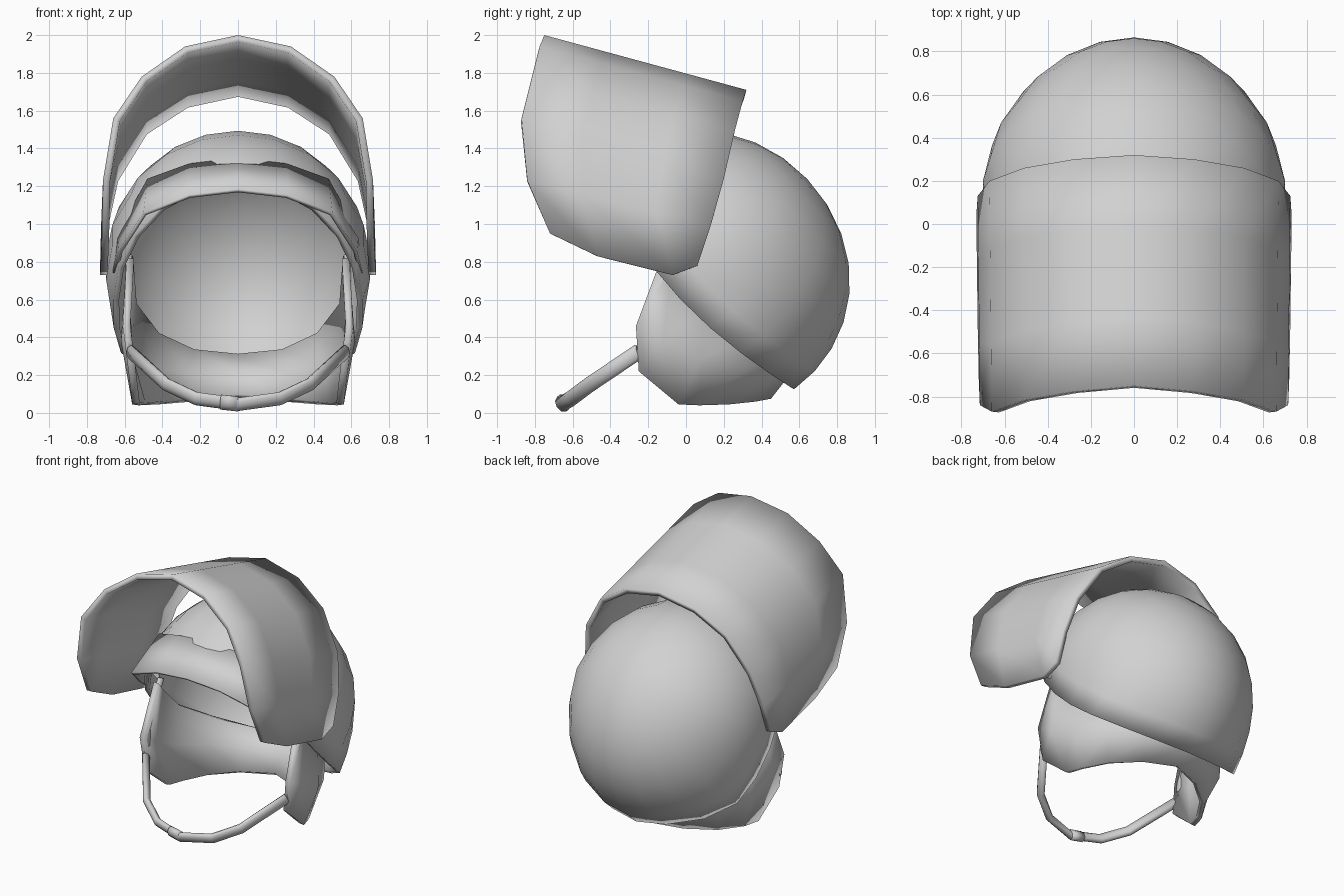
import bpy, bmesh, math
from mathutils import Vector

old = bpy.data.objects.get("Cube")
if old:
    bpy.data.objects.remove(old, do_unlink=True)

grey = bpy.data.materials.new("light_grey")
grey.use_nodes = True
colour = (0.64, 0.64, 0.64, 1)
grey.diffuse_color = colour
grey.node_tree.nodes["Principled BSDF"].inputs["Base Color"].default_value = colour

HEAD = Vector((0, 0.18, 0.8))          # middle of the dome


def finish(name, bm, thickness=0.0):
    """Turn faces outward, thicken inward, smooth over the rims."""
    bmesh.ops.remove_doubles(bm, verts=bm.verts, dist=0.0005)
    bmesh.ops.recalc_face_normals(bm, faces=bm.faces)
    if thickness:
        out = sum((f.normal.dot(f.calc_center_median() - HEAD) for f in bm.faces))
        if out < 0:
            bmesh.ops.reverse_faces(bm, faces=bm.faces)
    mesh = bpy.data.meshes.new(name)
    bm.to_mesh(mesh)
    bm.free()
    mesh.materials.append(grey)
    ob = bpy.data.objects.new(name, mesh)
    bpy.context.collection.objects.link(ob)
    bpy.ops.object.select_all(action="DESELECT")
    ob.select_set(True)
    bpy.context.view_layer.objects.active = ob
    if thickness:
        mod = ob.modifiers.new("thickness", "SOLIDIFY")
        mod.thickness = thickness
        mod.offset = -1
        mod.use_even_offset = False
        bpy.ops.object.modifier_apply(modifier=mod.name)
    bpy.ops.object.shade_smooth_by_angle(angle=math.radians(110))
    return ob


def mirrored(columns):
    """Columns run from the middle to the left side; add the right side."""
    right = [[(-x, y, z) for x, y, z in col] for col in columns[:0:-1]]
    return right + columns


def skin(name, columns, thickness):
    """Sheet through columns of points."""
    bm = bmesh.new()
    grid = [[bm.verts.new(p) for p in col] for col in columns]
    for a, b in zip(grid, grid[1:]):
        for i in range(len(a) - 1):
            bm.faces.new((a[i], a[i + 1], b[i + 1], b[i]))
    return finish(name, bm, thickness)


def tube(name, path, wide, thin, sides=8):
    """Oval tube along a path; its wide side stays upright."""
    bm = bmesh.new()
    pts = [Vector(p) for p in path]
    rings = []
    for i, p in enumerate(pts):
        along = (pts[min(i + 1, len(pts) - 1)] - pts[max(i - 1, 0)]).normalized()
        a = along.cross(Vector((0, -0.85, -0.52))).normalized()
        b = along.cross(a).normalized()
        angles = [math.tau * k / sides for k in range(sides)]
        rings.append([bm.verts.new(p + a * math.cos(t) * wide + b * math.sin(t) * thin)
                      for t in angles])
    for r, s in zip(rings, rings[1:]):
        for k in range(sides):
            bm.faces.new((r[k], r[k - 1], s[k - 1], s[k]))
    bm.faces.new(rings[0])
    bm.faces.new(rings[-1])
    return finish(name, bm)


# Dome: tilted flattened ball, narrower at the back, cut lower at the sides,
# with the rim spread out behind the ears
pole = Vector((0, 0.73, 0.69)).normalized()
slope = Vector((0, 0.69, -0.73)).normalized()
side = Vector((1, 0, 0))
SEGMENTS, RINGS = 20, 8
columns = []
for s in range(SEGMENTS + 1):
    turn = math.tau * s / SEGMENTS
    cut = -0.18 - 0.11 * math.sin(turn) ** 2
    limit = math.acos(cut / 0.64)
    rear = max(0, math.cos(turn))
    spread = 0.2 * math.sin(2 * turn) ** 2 if rear > 0 else 0
    col = []
    for r in range(RINGS + 1):
        t = r / RINGS
        tilt = limit * t
        flare = 1 + 0.07 * t ** 5
        width = 0.69 * (1 - 0.09 * rear + spread * t ** 5) * flare
        col.append(HEAD + pole * 0.637 * math.cos(tilt)
                   + slope * 0.74 * flare * math.sin(tilt) * math.cos(turn)
                   + side * width * math.sin(tilt) * math.sin(turn))
    columns.append(col)
skin("dome_shell", columns, 0.03)

# Peak over the forehead, tapering down the temples
skin("brow_peak", mirrored([
    [(0, -0.335, 1.35), (0, -0.60, 1.185)],
    [(0.26, -0.315, 1.32), (0.26, -0.58, 1.155)],
    [(0.48, -0.225, 1.24), (0.50, -0.52, 1.06)],
    [(0.64, -0.06, 0.95), (0.63, -0.25, 0.86)],
    [(0.67, 0.02, 0.78), (0.66, -0.08, 0.74)],
]), 0.02)

# Neck and ear guard below the dome
skin("neck_guard", mirrored([
    [(0, 0.62, 0.29), (0, 0.54, 0.19), (0, 0.45, 0.075)],
    [(0.25, 0.55, 0.32), (0.28, 0.46, 0.19), (0.24, 0.37, 0.06)],
    [(0.45, 0.36, 0.42), (0.48, 0.31, 0.23), (0.42, 0.23, 0.045)],
    [(0.575, 0.10, 0.58), (0.595, 0.08, 0.29), (0.525, 0.07, 0.04)],
    [(0.59, -0.08, 0.76), (0.62, -0.12, 0.38), (0.56, -0.04, 0.045)],
    [(0.59, -0.13, 0.82), (0.61, -0.265, 0.46), (0.58, -0.25, 0.22)],
]), 0.04)


# Raised face shield: each column runs from front edge to back edge
def shield_column(front, back):
    f, b = Vector(front), Vector(back)
    return [tuple(f.lerp(b, t)) for t in (0, 0.3, 0.7, 1)]


skin("face_shield", mirrored([
    shield_column((0, -0.75, 2.0), (0, 0.32, 1.71)),
    shield_column((0.28, -0.775, 1.94), (0.28, 0.30, 1.65)),
    shield_column((0.51, -0.815, 1.78), (0.51, 0.26, 1.50)),
    shield_column((0.66, -0.87, 1.56), (0.67, 0.20, 1.24)),
    shield_column((0.715, -0.84, 1.23), (0.725, 0.13, 0.99)),
    [(0.72, -0.72, 0.95), (0.725, -0.47, 0.83), (0.73, -0.07, 0.73), (0.73, 0.06, 0.78)],
]), 0.038)

# Chin strap and the straps running up inside the ear guards
half = [(0, -0.66, 0.045), (0.22, -0.61, 0.075), (0.38, -0.51, 0.15), (0.57, -0.25, 0.325)]
tube("chin_strap", [(-x, y, z) for x, y, z in half[:0:-1]] + half, 0.041, 0.026)
for sign, label in ((1, "left"), (-1, "right")):
    tube(label + "_ear_strap", [(sign * 0.575, -0.24, 0.31), (sign * 0.585, -0.21, 0.5),
                                (sign * 0.575, -0.07, 0.83)], 0.018, 0.028)

# Sleeve where the strap ends overlap
tube("strap_sleeve", [(-0.09, -0.645, 0.057), (0, -0.658, 0.047)], 0.046, 0.032)
